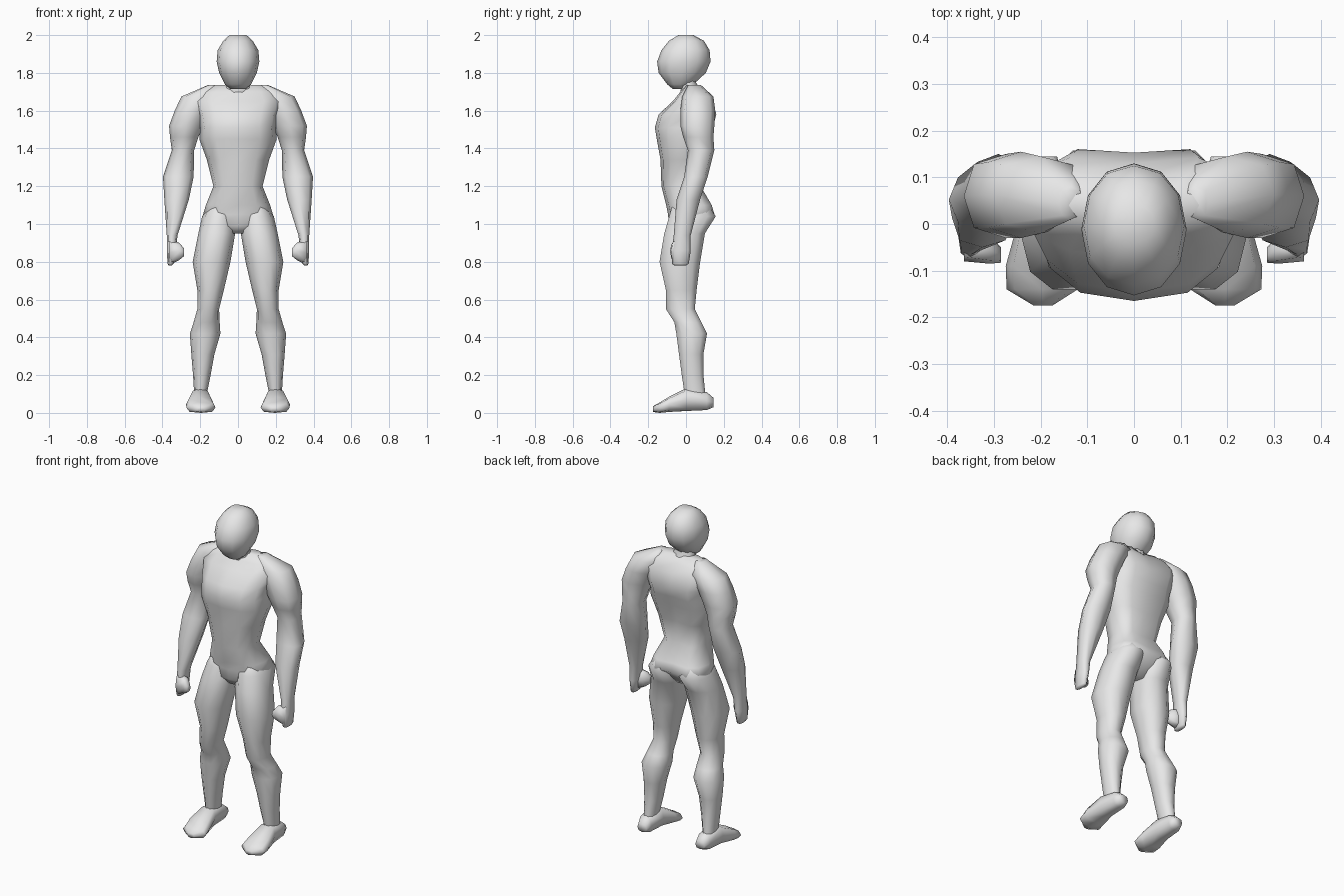
import bpy, bmesh, math
from mathutils import Vector

cube = bpy.data.objects.get("Cube")
if cube:
    bpy.data.objects.remove(cube, do_unlink=True)

UNIT = 0.01  # all section tables below are in hundredths of a unit

grey = bpy.data.materials.new("plain_grey")
grey.use_nodes = True
colour = (0.8, 0.8, 0.8, 1.0)
grey.diffuse_color = colour
for node in grey.node_tree.nodes:
    if node.type == 'BSDF_PRINCIPLED':
        node.inputs["Base Color"].default_value = colour


def soft(value, power):
    """Squarish sine or cosine for a rounded-box outline."""
    return math.copysign(abs(value) ** power, value)


def loft(name, sections, axis='Z', sides=8, power=0.8, side=1, adjust=None):
    """Skin a closed shape through sections (position, min a, max a, min b, max b)."""
    bm = bmesh.new()
    rings = []
    for pos, a_min, a_max, b_min, b_max in sections:
        ring = []
        for i in range(sides):
            angle = math.tau * i / sides
            a = (a_min + a_max) / 2 + (a_max - a_min) / 2 * soft(math.cos(angle), power)
            b = (b_min + b_max) / 2 + (b_max - b_min) / 2 * soft(math.sin(angle), power)
            point = {'Z': (a, b, pos), 'Y': (a, pos, b), 'X': (pos, a, b)}[axis]
            co = Vector(point) * UNIT
            if adjust:
                adjust(co)
            co.x *= side
            ring.append(bm.verts.new(co))
        rings.append(ring)
    for low, high in zip(rings, rings[1:]):
        for i in range(sides):
            j = (i + 1) % sides
            bm.faces.new((low[i], low[j], high[j], high[i]))
    bm.faces.new(rings[0])
    bm.faces.new(rings[-1])
    bmesh.ops.recalc_face_normals(bm, faces=bm.faces[:])
    mesh = bpy.data.meshes.new(name)
    bm.to_mesh(mesh)
    bm.free()
    mesh.materials.append(grey)
    for poly in mesh.polygons:
        poly.use_smooth = True
    obj = bpy.data.objects.new(name, mesh)
    bpy.context.collection.objects.link(obj)
    return obj


def centred(rows):
    """Turn (position, half width, min, max) rows into full sections."""
    return [(pos, -half, half, low, high) for pos, half, low, high in rows]


def spine_groove(co):
    """Press the middle of the back in between the muscles."""
    if abs(co.x) < 0.005 and co.y > 0.03 and co.z > 1:
        co.y -= 0.025


# Torso, from the crotch to the shoulder line
torso = centred([
    (95, 7, -6, 5),
    (99, 14, -9, 9),
    (105, 18.5, -9.5, 16.5),
    (110, 17, -10.5, 15),
    (120, 13, -13, 9),
    (134, 16.5, -13.5, 11),
    (145, 20.5, -15.5, 14),
    (151, 20, -16.5, 16),
    (158, 21, -14.5, 17.8),
    (165, 24, -7, 15.5),
    (170, 21, -3, 12),
    (173.5, 14, 0, 8),
])
loft("torso", torso, sides=12, adjust=spine_groove)

# Neck and head
neck = centred([
    (164, 9, -5, 10),
    (171, 7.5, -3, 8),
    (175, 6.5, -4, 5.5),
    (181, 6.5, -4, 6),
])
loft("neck", neck, sides=10, power=1)

head = centred([
    (171.5, 4, -7, -1),
    (174, 7, -10, 4),
    (180, 10, -14.5, 10.5),
    (186, 11.3, -15.3, 13),
    (192, 10.8, -13, 12.5),
    (197, 7.8, -9, 9.5),
    (200, 4.5, -4, 4),
])
loft("head", head, sides=12, power=0.95)

arm = [
    (173.5, 11, 16, 1, 8),
    (167.5, 10, 30, -2, 14.5),
    (160, 15, 33.5, -3, 15.5),
    (152, 18.5, 36.5, -3, 15),
    (146, 21, 36, -1.5, 14.5),
    (139, 23.2, 35, 1, 15),
    (125, 23.5, 39.7, -1, 11.5),
    (113, 26, 39, -5, 7.5),
    (94, 32, 37.7, -6.5, 2.5),
    (86, 33, 37.7, -7.5, 2.5),
    (79, 34, 37.3, -7.5, 1.5),
    (78, 35, 36.7, -6, 0),
]

# Curled fingers, reaching inward from the palm
fingers = [
    (28.5, -8.3, -5, 83, 87),
    (31, -8.5, -2.5, 81, 90),
    (36.5, -8, 0, 78, 92),
]

leg = [
    (112, 5, 14, -7, 11),
    (104, 1, 19, -9.5, 16.3),
    (95, 1.5, 21, -12, 10.5),
    (80, 4, 24, -14.5, 8),
    (65, 7.5, 21.5, -11, 6),
    (55, 10, 21.5, -11, 5),
    (48, 9.7, 23.5, -6.5, 8.5),
    (42, 9.3, 25.5, -5.5, 11.5),
    (31, 12.5, 24.7, -4, 9.5),
    (20, 14.5, 23.8, -2.5, 9.5),
    (10, 16.5, 23.2, -1, 10.5),
    (4, 16.5, 23.2, 0, 11),
]

# Foot, from heel to toe
foot = [
    (14.5, 16.5, 22.5, 3, 8),
    (11, 15.5, 24, 1.5, 11),
    (0, 15, 25, 1, 13),
    (-9, 12.7, 27.5, 0.5, 8.5),
    (-14, 12, 27.3, 0, 5.5),
    (-17.5, 17.5, 21.5, 0.5, 3.5),
]

# Limbs on both sides
for label, side in (("left", 1), ("right", -1)):
    loft(label + "_arm", arm, side=side)
    loft(label + "_fingers", fingers, axis='X', side=side)
    loft(label + "_leg", leg, sides=10, power=0.9, side=side)
    loft(label + "_foot", foot, axis='Y', power=0.7, side=side)
